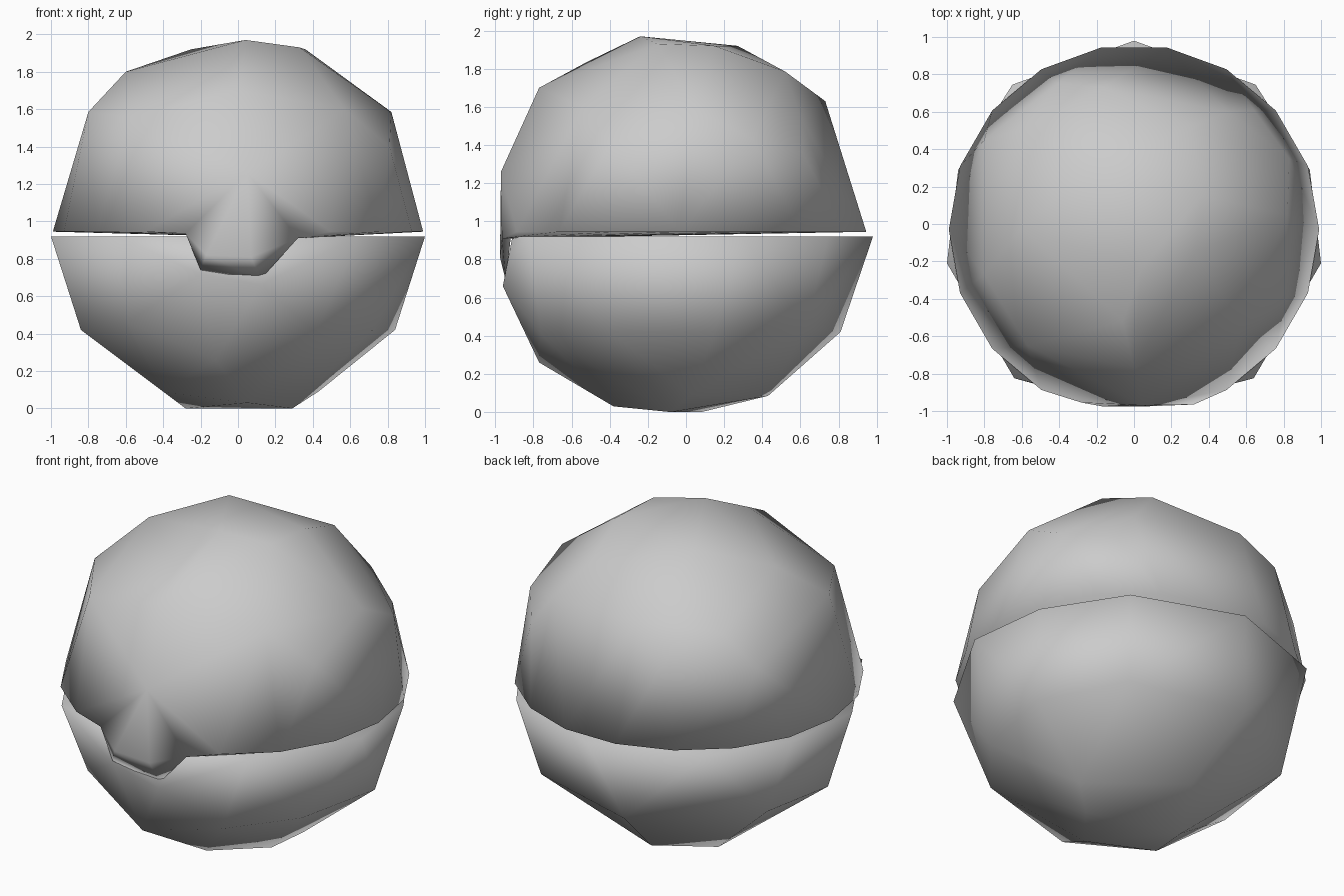
import bpy, bmesh
from math import sin, cos, radians

cube = bpy.data.objects.get("Cube")
if cube:
    bpy.data.objects.remove(cube)

grey = bpy.data.materials.new("plain grey")
grey.use_nodes = True
colour = (0.6, 0.6, 0.6, 1)
grey.diffuse_color = colour
grey.node_tree.nodes["Principled BSDF"].inputs["Base Color"].default_value = colour


def mirrored(points):
    """Return the points together with their copies across x = 0."""
    return points + [(-x, y, z) for x, y, z in points]


def hull(points):
    """Wrap a closed faceted skin around the points."""
    bm = bmesh.new()
    for p in points:
        bm.verts.new(p)
    bmesh.ops.convex_hull(bm, input=bm.verts[:])
    loose = [v for v in bm.verts if not v.link_faces]
    bmesh.ops.delete(bm, geom=loose, context='VERTS')
    bmesh.ops.recalc_face_normals(bm, faces=bm.faces[:])
    return bm


def finish(bm, name):
    for f in bm.faces:
        f.smooth = True
    mesh = bpy.data.meshes.new(name)
    bm.to_mesh(mesh)
    bm.free()
    mesh.materials.append(grey)
    obj = bpy.data.objects.new(name, mesh)
    bpy.context.collection.objects.link(obj)
    return obj


# Upper shell: round rim that dips at the latch, and an uneven coarse dome
rim_z = 0.945
left_corner, right_corner = (-0.28, -0.955, 0.935), (0.32, -0.965, 0.91)
rim = [(0.99 * cos(radians(a)), 0.99 * sin(radians(a)) - 0.03, rim_z)
       for a in range(-60, 241, 20)]
crown = [(0.04, -0.24, 1.97), (0.33, -0.15, 1.93), (0.36, 0.15, 1.92),
         (-0.25, 0.27, 1.92), (-0.6, -0.02, 1.8), (0.3, 0.52, 1.785),
         (-0.06, -0.52, 1.835), (0, -0.77, 1.7)]
shoulder = [(-0.8, -0.27, 1.585), (0.82, 0.05, 1.585), (-0.17, 0.73, 1.63),
            (-0.57, -0.65, 1.555), (0.57, -0.54, 1.6), (0.5, 0.6, 1.55),
            (-0.6, 0.5, 1.58), (-0.41, 0.75, 1.49), (0.83, 0.35, 1.43),
            (0.81, -0.4, 1.4), (-0.8, 0.45, 1.4), (0.64, 0.61, 1.36),
            (0.05, -0.97, 1.26)]
upper = hull(rim + crown + shoulder + [left_corner, right_corner])


# Latch tab: the front panel of the upper shell runs on down past the rim
def corner(p):
    return min(upper.verts, key=lambda v: sum((s - t) ** 2 for s, t in zip(v.co, p)))


a, b = corner(left_corner), corner(right_corner)
panel = max((f for f in a.link_faces if b in f.verts[:]),
            key=lambda f: f.calc_center_median().z)
top = max(panel.verts, key=lambda v: v.co.z)
upper.faces.remove(panel)
c, d, e, f, g, h = [upper.verts.new(p) for p in (
    (-0.17, -0.975, 0.82), (0.07, -0.975, 0.81),
    (-0.2, -0.95, 0.74), (0.12, -0.945, 0.69),
    (-0.27, -0.915, rim_z), (0.3, -0.915, rim_z))]
for loop in ((top, a, c), (top, c, d), (top, d, b), (a, e, c), (b, d, f),
             (c, e, f, d), (g, h, f, e), (a, g, e), (b, f, h)):
    upper.faces.new(loop)
finish(upper, "upper_shell")

# Lower shell: coarser rim with a recess behind the latch tab
base_z = 0.92
base_rim = [(0, 0.98, base_z)] + mirrored(
    [(x, y, base_z) for x, y in ((0.65, 0.745), (0.94, 0.29), (1, -0.21),
                                 (0.64, -0.825), (0.3, -0.91))])
recess = [(-0.2, -0.945, 0.72), (0.12, -0.96, 0.66)]
bowl = [(0.84, 0.15, 0.42), (0.72, -0.4, 0.42), (0.42, -0.76, 0.41),
        (-0.59, -0.64, 0.46), (-0.84, -0.2, 0.42), (-0.8, 0.34, 0.46),
        (-0.14, 0.81, 0.42), (0.56, 0.63, 0.44)]
foot = [(-0.12, -0.77, 0.26), (-0.4, -0.28, 0.09), (-0.28, 0.08, 0),
        (0.29, -0.08, 0), (0.05, -0.38, 0.03), (0.43, 0.03, 0.09),
        (-0.06, 0.43, 0.085)]
finish(hull(base_rim + recess + bowl + foot), "lower_shell")
